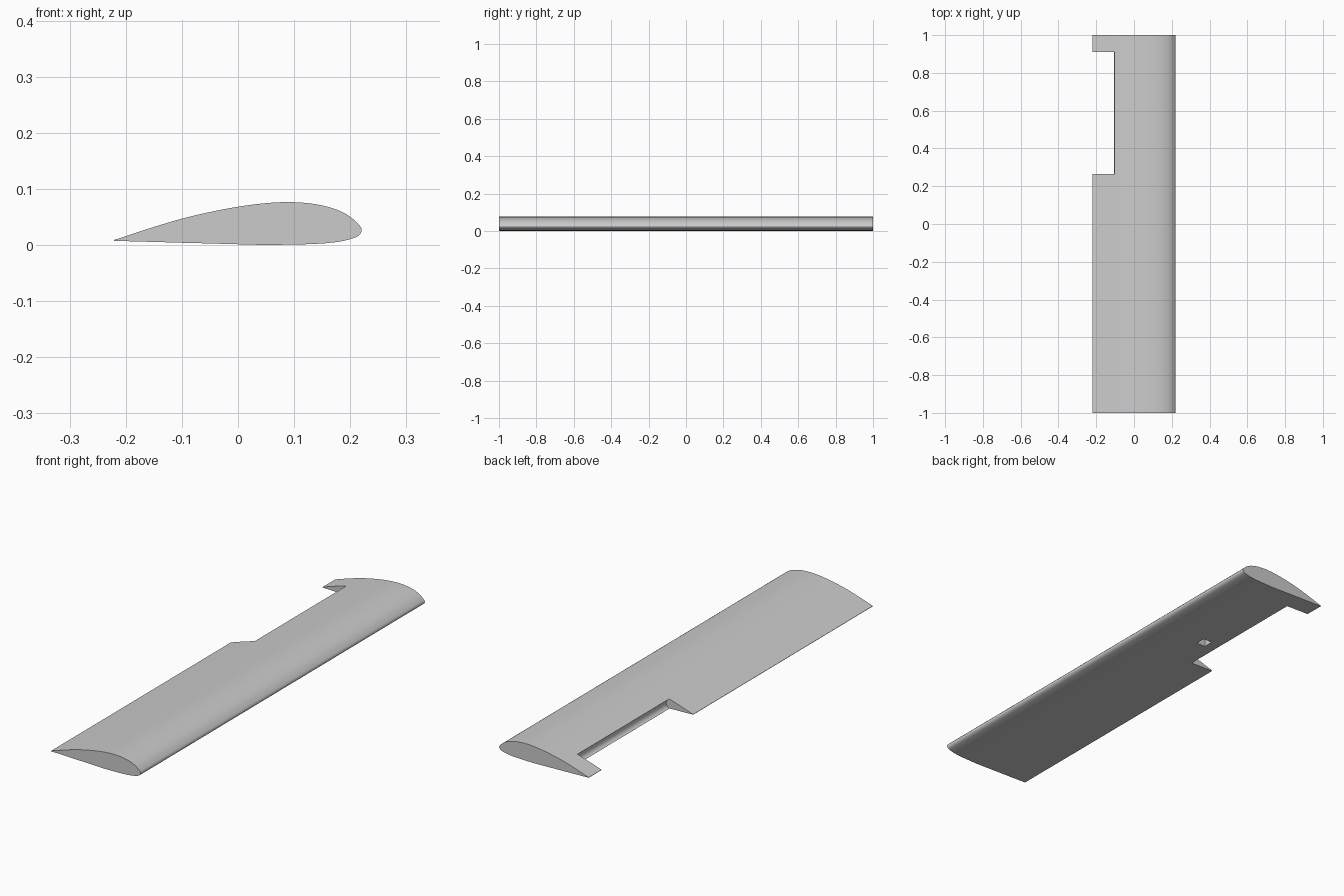
import bpy, bmesh, math
from mathutils import Vector

cube = bpy.data.objects.get("Cube")
if cube:
    bpy.data.objects.remove(cube, do_unlink=True)

grey = bpy.data.materials.new("plain grey")
grey.use_nodes = True
colour = (0.6, 0.6, 0.6, 1)
grey.diffuse_color = colour
grey.node_tree.nodes["Principled BSDF"].inputs["Base Color"].default_value = colour


def extrude_profile(name, points, y0, y1):
    """Prism with an (x, z) profile, running from y0 to y1."""
    bm = bmesh.new()
    face = bm.faces.new([bm.verts.new((x, y0, z)) for x, z in points])
    side = bmesh.ops.extrude_face_region(bm, geom=[face])["geom"]
    verts = [v for v in side if isinstance(v, bmesh.types.BMVert)]
    bmesh.ops.translate(bm, verts=verts, vec=(0, y1 - y0, 0))
    bmesh.ops.recalc_face_normals(bm, faces=bm.faces)
    mesh = bpy.data.meshes.new(name)
    bm.to_mesh(mesh)
    bm.free()
    mesh.materials.append(grey)
    obj = bpy.data.objects.new(name, mesh)
    bpy.context.collection.objects.link(obj)
    return obj


def spline(points, steps):
    """Smooth curve through all the points."""
    p = [Vector(q) for q in points]
    p = [2 * p[0] - p[1]] + p + [2 * p[-1] - p[-2]]
    out = []
    for a, b, c, d in zip(p, p[1:], p[2:], p[3:]):
        for i in range(steps):
            t = i / steps
            out.append(b + (c - a) * t / 2 + (2 * a - 5 * b + 4 * c - d) * t * t / 2
                       + (3 * b - a - 3 * c + d) * t ** 3 / 2)
    return out + [p[-2]]


def cut(target, cutter):
    mod = target.modifiers.new("cut", "BOOLEAN")
    mod.operation = "DIFFERENCE"
    mod.solver = "EXACT"
    mod.object = cutter
    cutter.hide_render = True
    bpy.context.view_layer.objects.active = target
    bpy.ops.object.modifier_apply(modifier=mod.name)
    bpy.data.objects.remove(cutter, do_unlink=True)


# Wing: airfoil from trailing edge over the top, round the nose, to the flat underside
airfoil = [(-.221, .009), (-.157, .03), (-.1, .047), (-.05, .0588), (0, .0683),
           (.048, .0745), (.09, .0765), (.13, .074), (.165, .0667), (.192, .0555),
           (.211, .041), (.2205, .028), (.215, .017), (.2, .0105), (.173, .005),
           (.13, .0017), (.05, 0)]
wing = extrude_profile("wing", spline(airfoil, 5) + [Vector((-.221, .0075))], -1, 1)

# Aileron bay: notch in the trailing edge with a hollow rounded front wall
hinge_x, mid_z, half = -.105, .0255, .021
nose = [(hinge_x + .017 * math.cos(a), mid_z + half * math.sin(a))
        for a in (math.pi * (i / 16 - .5) for i in range(17))]
bay = [(-.3, -.1), (hinge_x, -.1)] + nose + [(hinge_x, .2), (-.3, .2)]
cut(wing, extrude_profile("bay_cutter", bay, .265, .91))

# Small square pocket in the underside
x, y, r = -.031, .438, .023
pocket = [(x - r, -.1), (x + r, -.1), (x + r, .05), (x - r, .05)]
cut(wing, extrude_profile("pocket_cutter", pocket, y - r, y + r))

# Smooth skin, sharp edges
bpy.ops.object.select_all(action="DESELECT")
wing.select_set(True)
bpy.context.view_layer.objects.active = wing
bpy.ops.object.shade_smooth_by_angle(angle=math.radians(30))
